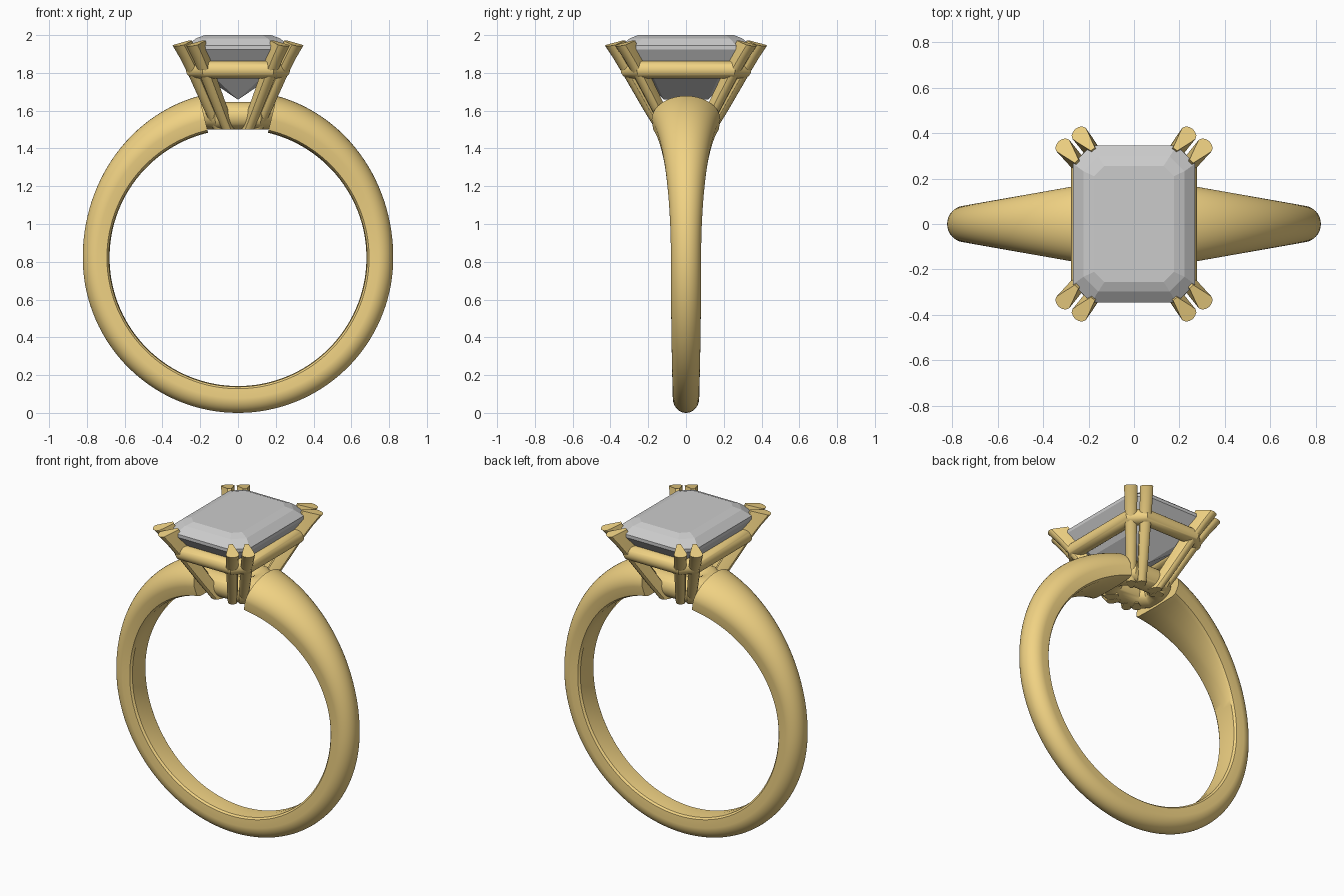
import bpy, bmesh
from math import sin, cos, pi, sqrt, atan2

if "Cube" in bpy.data.objects:
    bpy.data.objects.remove(bpy.data.objects["Cube"])

gold = bpy.data.materials.new("gold")
gold.diffuse_color = (0.88, 0.65, 0.23, 1)
gold.use_nodes = True
gold.node_tree.nodes["Principled BSDF"].inputs["Base Color"].default_value = gold.diffuse_color


def loft(name, rings, loop=False, mat=gold, smooth=True):
    """Skin a list of point rings; cap the ends unless the rings form a loop."""
    bm = bmesh.new()
    vs = [[bm.verts.new(p) for p in r] for r in rings]
    n = len(vs[0])
    for i in range(len(vs) if loop else len(vs) - 1):
        a, b = vs[i], vs[(i + 1) % len(vs)]
        for j in range(n):
            k = (j + 1) % n
            bm.faces.new((a[j], a[k], b[k], b[j]))
    if not loop:
        bm.faces.new(vs[0])
        bm.faces.new(vs[-1])
    bmesh.ops.recalc_face_normals(bm, faces=bm.faces)
    me = bpy.data.meshes.new(name)
    bm.to_mesh(me)
    bm.free()
    ob = bpy.data.objects.new(name, me)
    bpy.context.collection.objects.link(ob)
    if mat:
        me.materials.append(mat)
    if smooth:
        bpy.ops.object.select_all(action='DESELECT')
        ob.select_set(True)
        bpy.context.view_layer.objects.active = ob
        bpy.ops.object.shade_smooth_by_angle(angle=0.6)
    return ob


def octagon(a, b, c, z):
    """Rectangle of half sizes a, b with corners cut by c."""
    return [(a, -b + c, z), (a, b - c, z), (a - c, b, z), (-a + c, b, z),
            (-a, b - c, z), (-a, -b + c, z), (-a + c, -b, z), (a - c, -b, z)]


def rail(name, a, b, c, z, r, n=32):
    """Round wire bent along a cut-corner rectangle."""
    rings = []
    for i in range(n):
        t = 2 * pi * i / n
        o = r * cos(t)
        rings.append(octagon(a + o, b + o, c + o * (2 - sqrt(2)), z + r * sin(t)))
    return loft(name, rings, loop=True)


# Tapered shank, open at the top where the head sits
CZ, RI, GAP, N = 0.822, 0.68, 0.235, 120
rings = []
for i in range(N + 1):
    t = GAP + (2 * pi - 2 * GAP) * i / N
    up = max(0, cos(t))
    x = abs(0.78 * sin(t))
    w = 0.08 + 0.17 * (0.78 - x) if cos(t) > 0 else 0.08 - 0.01 * cos(t) ** 2
    ro = 0.822 + 0.062 * up ** 2
    h = 0.078 + 0.055 * up ** 2
    prof = [(w * cos(pi * k / 20), ro - h + h * sin(pi * k / 20)) for k in range(21)]
    prof += [(-w * 0.95, RI + 0.014), (-w * 0.8, RI + 0.004), (0, RI),
             (w * 0.8, RI + 0.004), (w * 0.95, RI + 0.014)]
    rings.append([(r * sin(t), y, CZ + r * cos(t)) for y, r in prof])
loft("shank", rings)

# Base collar and upper gallery rail
rail("base_collar", 0.153, 0.095, 0.06, 1.573, 0.072)
rail("gallery_rail", 0.23, 0.30, 0.06, 1.817, 0.046)

# Four pairs of split claws: (z, near x, near y, side x, side y, half width, depth)
D, T = (0.66, 0.75), (0.75, -0.66)
stations = [(1.50, 0.066, 0.145, 0.112, 0.108, 0.027, 0.070),
            (1.60, 0.107, 0.205, 0.158, 0.162, 0.030, 0.075),
            (1.70, 0.146, 0.262, 0.202, 0.214, 0.032, 0.080),
            (1.80, 0.185, 0.319, 0.246, 0.266, 0.034, 0.085),
            (1.88, 0.218, 0.366, 0.285, 0.312, 0.036, 0.095),
            (1.945, 0.250, 0.408, 0.322, 0.355, 0.038, 0.105)]
section = [(-1, -0.012), (-0.8, 0.002), (-0.4, 0.010), (0, 0.013), (0.4, 0.010),
           (0.8, 0.002), (1, -0.012), (0.85, -0.035)]


def claw(name, sx, sy, side):
    rings = []
    for s in stations:
        z, w, d = s[0], s[5], s[6]
        x, y = s[1 + 2 * side], s[2 + 2 * side]
        pts = section + [(0.3, -d), (-0.3, -d), (-0.85, -0.035)]
        tip = 0.25 if s is stations[-1] else 0
        rings.append([(sx * (x + u * w * T[0] + v * D[0]),
                       sy * (y + u * w * T[1] + v * D[1]),
                       z - tip * v) for u, v in pts])
    loft(name, rings)


for sx, nx in ((1, "right"), (-1, "left")):
    for sy, ny in ((-1, "front"), (1, "back")):
        for side in (0, 1):
            claw(f"claw_{ny}_{nx}_{side + 1}", sx, sy, side)

# Step-cut stone: keel, pavilion steps, girdle, crown steps, table
steps = [(0.003, 0.12, 0.001, 1.66), (0.165, 0.215, 0.045, 1.77),
         (0.225, 0.29, 0.065, 1.855), (0.268, 0.345, 0.08, 1.925),
         (0.268, 0.345, 0.08, 1.945), (0.222, 0.297, 0.065, 1.983),
         (0.175, 0.255, 0.045, 2.0)]
loft("stone", [octagon(*s) for s in steps], mat=None, smooth=False)
